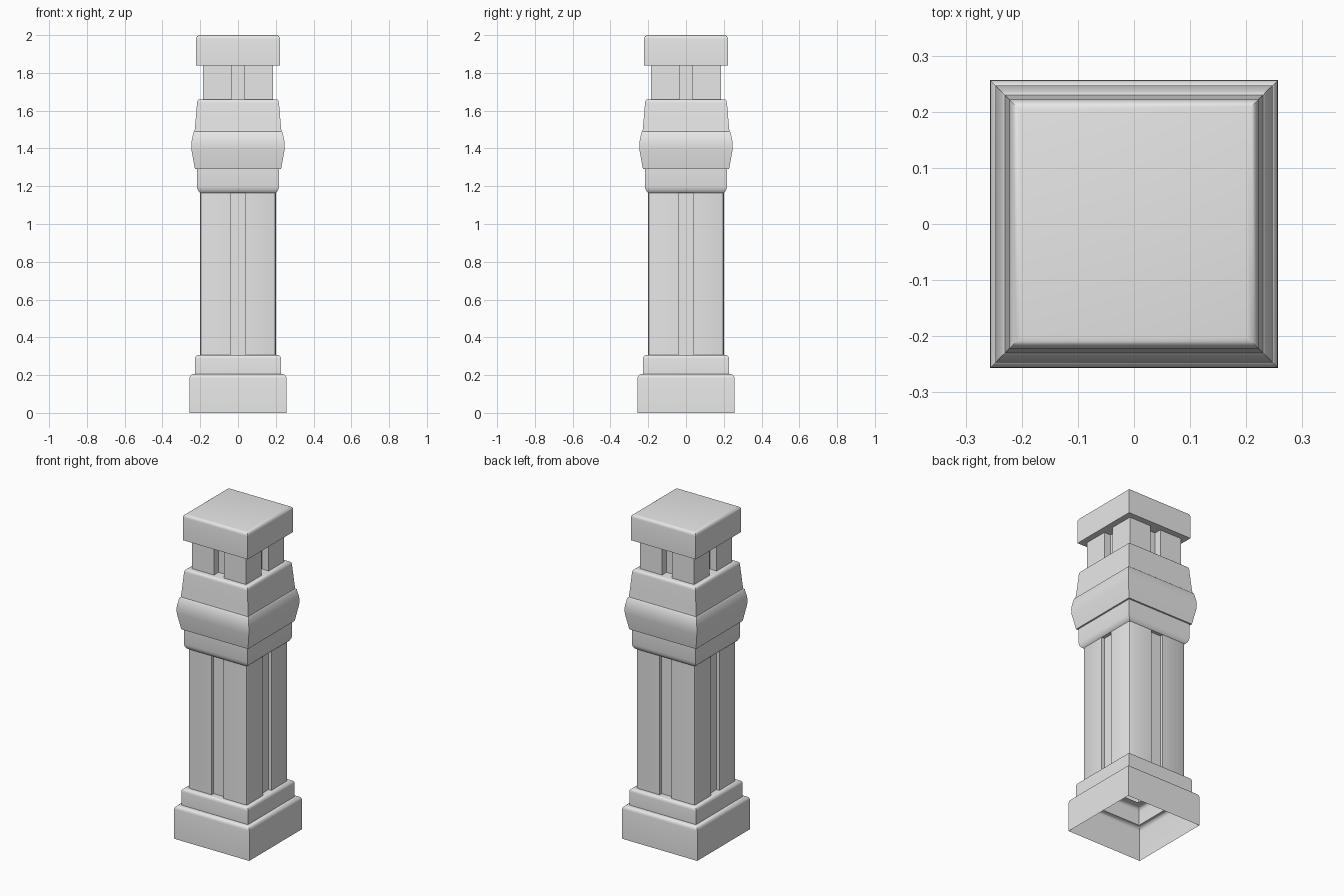
import bpy, bmesh, math

cube = bpy.data.objects.get("Cube")
if cube:
    bpy.data.objects.remove(cube, do_unlink=True)

stone = bpy.data.materials.new("grey stone")
stone.use_nodes = True
stone.diffuse_color = (0.8, 0.8, 0.8, 1)
stone.node_tree.nodes["Principled BSDF"].inputs["Base Color"].default_value = (0.8, 0.8, 0.8, 1)


def square(half):
    """Outline of a plain square, anticlockwise from above."""
    return [(-half, -half), (half, -half), (half, half), (-half, half)]


def grooved_square(half, groove, depth, corner):
    """Square outline with eased corners and a channel in the middle of each side."""
    side = [(-half + corner, -half), (-groove, -half), (-groove, depth - half),
            (groove, depth - half), (groove, -half), (half - corner, -half)]
    if corner:
        k = corner * 0.29
        side.append((half - k, -half + k))
    else:
        side.pop(0)
    outline = []
    for turn in range(4):
        c, s = round(math.cos(turn * math.pi / 2)), round(math.sin(turn * math.pi / 2))
        outline += [(x * c - y * s, x * s + y * c) for x, y in side]
    return outline


def shoulder(half, top, run, rise, steps=4):
    """Rounded upper edge, as (half width, height) points."""
    arc = [i / steps * math.pi / 2 for i in range(steps + 1)]
    return [(half - run * (1 - math.cos(a)), top - rise * (1 - math.sin(a))) for a in arc]


def loft(name, rings, close_top=False):
    """Skin a stack of (outline, height) rings."""
    bm = bmesh.new()
    loops = [[bm.verts.new((x, y, z)) for x, y in outline] for outline, z in rings]
    for low, high in zip(loops, loops[1:]):
        for i in range(len(low)):
            j = (i + 1) % len(low)
            bm.faces.new((low[i], low[j], high[j], high[i]))
    if close_top:
        bm.faces.new(loops[-1])
    mesh = bpy.data.meshes.new(name)
    bm.to_mesh(mesh)
    bm.free()
    mesh.materials.append(stone)
    obj = bpy.data.objects.new(name, mesh)
    bpy.context.collection.objects.link(obj)
    bpy.ops.object.select_all(action='DESELECT')
    obj.select_set(True)
    bpy.context.view_layer.objects.active = obj
    bpy.ops.object.shade_smooth_by_angle(angle=math.radians(40))


def moulding(name, profile, close_top=False):
    loft(name, [(square(h), z) for h, z in profile], close_top)


# Stepped foot, hollow and open underneath
moulding("base", [(0.257, 0)] + shoulder(0.257, 0.205, 0.022, 0.022)
         + [(0.228, 0.205)] + shoulder(0.228, 0.307, 0.018, 0.02) + [(0.175, 0.307)])

# Main shaft with a shallow channel on each side
shaft = grooved_square(0.2, 0.04, 0.02, 0.014)
loft("shaft", [(shaft, 0.307), (shaft, 1.17)])

# Three-part collar: lower band, bulging band, upper band
moulding("lower_collar", [(0.17, 1.165), (0.2, 1.165), (0.208, 1.172), (0.215, 1.185),
                          (0.218, 1.2), (0.218, 1.29)])
moulding("middle_collar", [(0.215, 1.29), (0.228, 1.29), (0.246, 1.39), (0.247, 1.42),
                           (0.245, 1.44), (0.236, 1.485), (0.23, 1.49)])
moulding("upper_collar", [(0.23, 1.49), (0.226, 1.53)]
         + shoulder(0.217, 1.66, 0.016, 0.02) + [(0.13, 1.66)])

# Short neck with a deep channel on each side
neck = grooved_square(0.185, 0.035, 0.045, 0)
loft("neck", [(neck, 1.66), (neck, 1.84)])

# Square cap with a rounded top edge
moulding("cap", [(0.13, 1.84), (0.222, 1.84)] + shoulder(0.222, 2.0, 0.02, 0.02), True)
